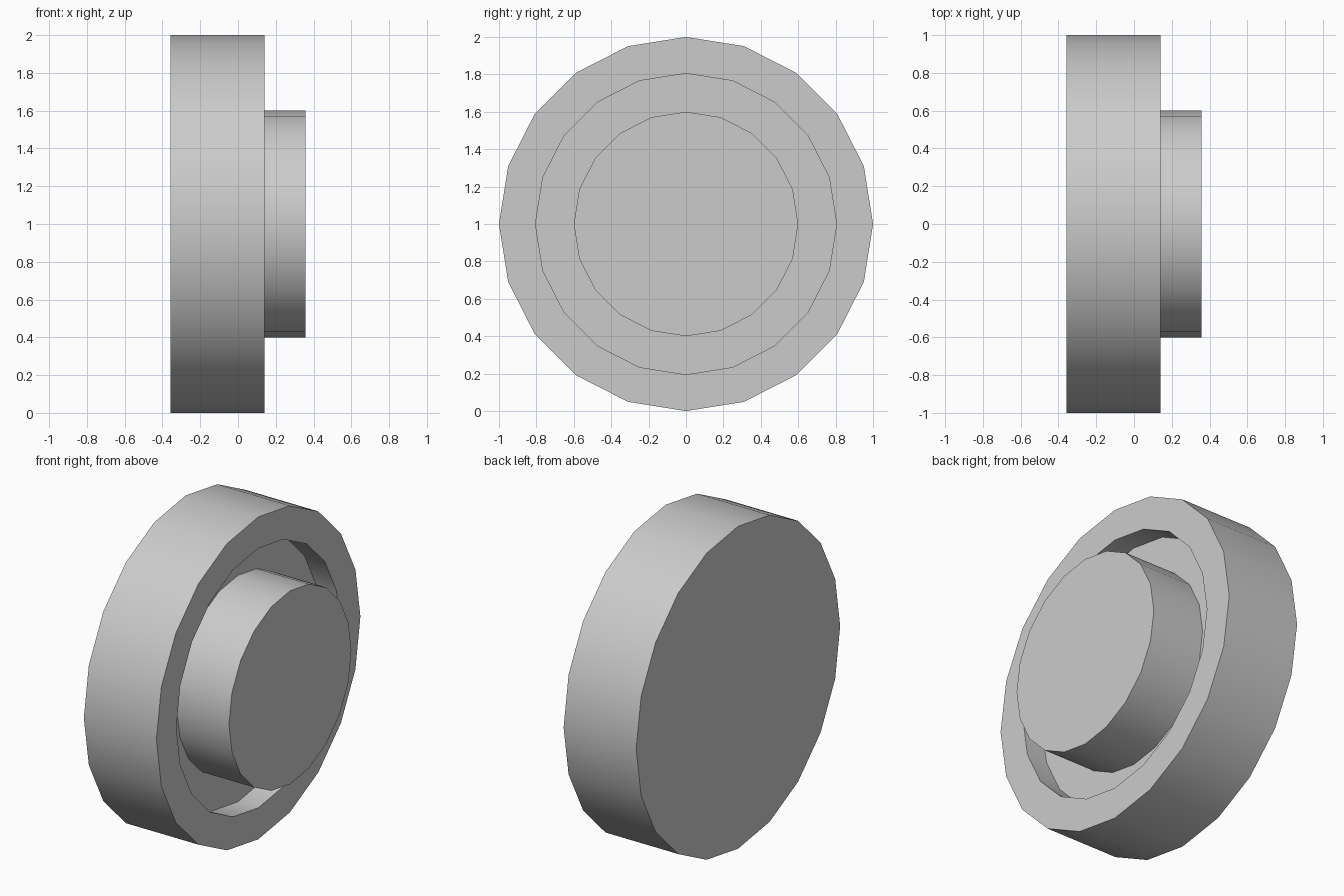
import bpy, bmesh, math

if "Cube" in bpy.data.objects:
    bpy.data.objects.remove(bpy.data.objects["Cube"])

SIDES = 20
# Stepped wheel profile: (x along the axle, radius)
PROFILE = [(-0.358, 1.0), (0.14, 1.0), (0.14, 0.805),
           (0.0, 0.805), (0.0, 0.6), (0.358, 0.6)]


def lathe_x(name, profile, height):
    """Spin a profile around the x axis and cap both ends."""
    bm = bmesh.new()
    rings = []
    for x, r in profile:
        rings.append([bm.verts.new((x, r * math.sin(math.tau * i / SIDES),
                                    r * math.cos(math.tau * i / SIDES)))
                      for i in range(SIDES)])
    for a, b in zip(rings, rings[1:]):
        for i in range(SIDES):
            j = (i + 1) % SIDES
            bm.faces.new((a[i], a[j], b[j], b[i]))
    bm.faces.new(rings[0])
    bm.faces.new(rings[-1])
    bmesh.ops.recalc_face_normals(bm, faces=bm.faces)
    mesh = bpy.data.meshes.new(name)
    bm.to_mesh(mesh)
    bm.free()
    obj = bpy.data.objects.new(name, mesh)
    obj.location.z = height
    bpy.context.collection.objects.link(obj)
    return obj


# Wheel with recessed ring and protruding hub
wheel = lathe_x("wheel", PROFILE, 1.0)
bpy.context.view_layer.objects.active = wheel
wheel.select_set(True)
bpy.ops.object.shade_smooth_by_angle(angle=math.radians(30))
